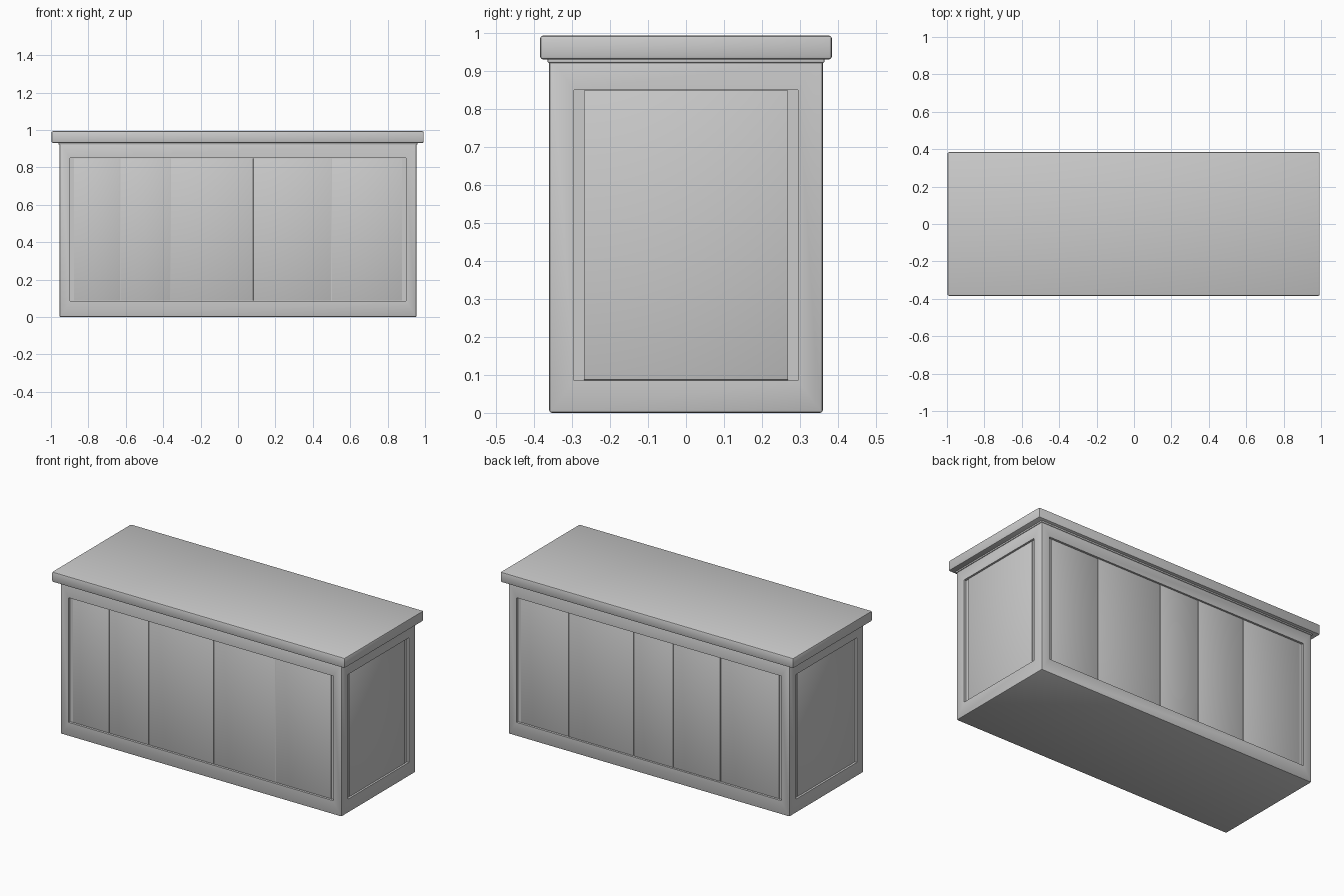
import bpy
import bmesh
import random
from mathutils import Vector

random.seed(4)
cube = bpy.data.objects.get("Cube")
if cube:
    bpy.data.objects.remove(cube, do_unlink=True)

# Single grey material
grey = bpy.data.materials.new("plain_grey")
grey.use_nodes = True
colour = (0.6, 0.6, 0.6, 1)
grey.diffuse_color = colour
grey.node_tree.nodes["Principled BSDF"].inputs["Base Color"].default_value = colour


def finish(name, bm):
    mesh = bpy.data.meshes.new(name)
    bmesh.ops.recalc_face_normals(bm, faces=bm.faces)
    bm.to_mesh(mesh)
    bm.free()
    mesh.materials.append(grey)
    obj = bpy.data.objects.new(name, mesh)
    bpy.context.collection.objects.link(obj)
    return obj


def add_box(bm, low, high):
    verts = bmesh.ops.create_cube(bm, size=1)["verts"]
    low, high = Vector(low), Vector(high)
    for v in verts:
        v.co = (low + high) / 2 + v.co * (high - low)


def soften(bm, width):
    bmesh.ops.bevel(bm, geom=bm.edges[:], offset=width, segments=2,
                    profile=0.5, affect='EDGES')


HALF_X, HALF_Y, HEIGHT = 0.955, 0.36, 0.935
PANEL_LOW, PANEL_HIGH = 0.085, 0.85
RECESS, BOARD = 0.014, 0.005
SOFT = 0.007

# Chest body with a sunken panel on each side
bm = bmesh.new()
add_box(bm, (-HALF_X, -HALF_Y, 0), (HALF_X, HALF_Y, HEIGHT))
soften(bm, SOFT)
sides = [f for f in bm.faces if abs(f.normal.z) < 0.1 and f.calc_area() > 0.3]
for face in sides:
    margin = 0.09 if abs(face.normal.x) > 0.5 else 0.076
    bmesh.ops.inset_individual(bm, faces=[face], thickness=margin - SOFT)
    middle = face.calc_center_median().z
    for v in face.verts:
        v.co.z = PANEL_LOW if v.co.z < middle else PANEL_HIGH
    rim = face.normal.copy()
    bmesh.ops.inset_individual(bm, faces=[face], thickness=0.0, depth=0.0)
    for v in face.verts:
        v.co -= rim * RECESS
finish("chest_body", bm)


# Boards filling each panel, with fine gaps between them
def boards(name, axis, sign, half, surface, splits):
    bm = bmesh.new()
    stops = [-half, *splits, half]
    for a, b in zip(stops, stops[1:]):
        thick = BOARD + random.uniform(-0.0015, 0.0015)
        inner, outer = surface - RECESS - 0.004, surface - RECESS + thick
        d0, d1 = sorted((sign * inner, sign * outer))
        a, b = a + 0.0015, b - 0.0015
        if axis == 'Y':
            low, high = (a, d0, PANEL_LOW + 0.002), (b, d1, PANEL_HIGH - 0.002)
        else:
            low, high = (d0, a, PANEL_LOW + 0.002), (d1, b, PANEL_HIGH - 0.002)
        add_box(bm, low, high)
    soften(bm, 0.001)
    finish(name, bm)


boards("front_boards", 'Y', -1, 0.879, HALF_Y, (-0.63, -0.36, 0.08, 0.5))
boards("back_boards", 'Y', 1, 0.879, HALF_Y, (-0.48, -0.16, 0.11, 0.55))
for name, sign in (("left_boards", 1), ("right_boards", -1)):
    boards(name, 'X', sign, 0.27, HALF_X, ())

# Overhanging lid, and the small moulding tucked under it
bm = bmesh.new()
add_box(bm, (-0.997, -0.384, 0.93), (0.993, 0.384, 0.993))
soften(bm, 0.008)
finish("lid", bm)

bm = bmesh.new()
add_box(bm, (-HALF_X - 0.004, -HALF_Y - 0.004, 0.921),
        (HALF_X + 0.004, HALF_Y + 0.004, 0.934))
soften(bm, 0.003)
finish("lid_moulding", bm)

# Smooth the rounded edges and keep the flat faces crisp
for obj in bpy.context.collection.objects:
    if obj.type == 'MESH':
        obj.select_set(True)
        bpy.context.view_layer.objects.active = obj
bpy.ops.object.shade_smooth_by_angle()
